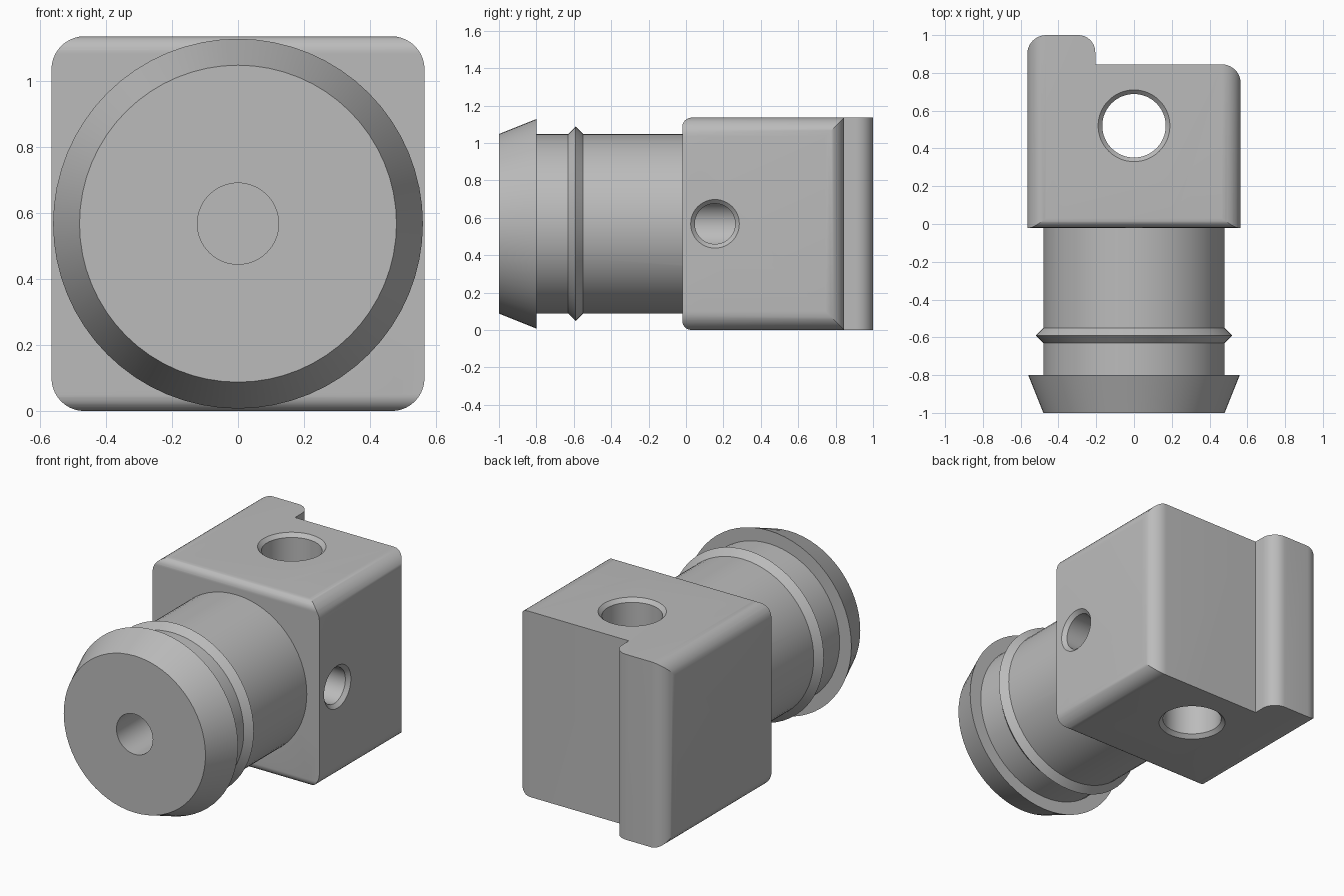
import bpy, bmesh, math
from mathutils import Vector

cube = bpy.data.objects.get("Cube")
if cube:
    bpy.data.objects.remove(cube, do_unlink=True)

HALF = 0.565            # half width of the block
MID = 0.5675            # height of the main axis
TOP = 2 * MID
FRONT, BACK, TAB_BACK, TAB_X = -0.02, 0.845, 1.0, -0.205

grey = bpy.data.materials.new("plain grey")
grey.use_nodes = True
GREY = (0.5, 0.5, 0.5, 1)
grey.diffuse_color = GREY
grey.node_tree.nodes["Principled BSDF"].inputs["Base Color"].default_value = GREY


def finish(name, bm):
    bmesh.ops.recalc_face_normals(bm, faces=bm.faces)
    mesh = bpy.data.meshes.new(name)
    bm.to_mesh(mesh)
    bm.free()
    mesh.materials.append(grey)
    obj = bpy.data.objects.new(name, mesh)
    bpy.context.collection.objects.link(obj)
    return obj


def rounded(corners, steps=10):
    """Outline from (u, v, radius) corners, each right-angled corner filleted."""
    out = []
    for i, (u, v, r) in enumerate(corners):
        p = Vector((u, v))
        if r == 0:
            out.append(p)
            continue
        a = (Vector(corners[i - 1][:2]) - p).normalized() * r
        b = (Vector(corners[(i + 1) % len(corners)][:2]) - p).normalized() * r
        for k in range(steps + 1):
            t = math.pi / 2 * k / steps
            out.append(p + a * (1 - math.sin(t)) + b * (1 - math.cos(t)))
    return out


def prism(name, outline, place, low, high):
    """Extrude an outline; place(u, v, w) maps it into space."""
    bm = bmesh.new()
    face = bm.faces.new([bm.verts.new(place(p.x, p.y, low)) for p in outline])
    ext = bmesh.ops.extrude_face_region(bm, geom=[face])["geom"]
    shift = Vector(place(0, 0, high)) - Vector(place(0, 0, low))
    bmesh.ops.translate(bm, vec=shift, verts=[v for v in ext if isinstance(v, bmesh.types.BMVert)])
    return finish(name, bm)


def turned(name, profile, place, sides=64):
    """Solid of revolution from (distance, radius) pairs; place(a, b, w) maps it."""
    bm = bmesh.new()
    rings = []
    for w, r in profile:
        angles = [2 * math.pi * k / sides for k in range(sides)]
        rings.append([bm.verts.new(place(r * math.cos(t), r * math.sin(t), w)) for t in angles])
    for lower, upper in zip(rings, rings[1:]):
        for k in range(sides):
            n = (k + 1) % sides
            bm.faces.new((lower[k], lower[n], upper[n], upper[k]))
    bm.faces.new(rings[0])
    bm.faces.new(rings[-1])
    return finish(name, bm)


def combine(target, tool, operation):
    mod = target.modifiers.new(operation, 'BOOLEAN')
    mod.operation, mod.solver, mod.object = operation, 'EXACT', tool
    bpy.context.view_layer.objects.active = target
    bpy.ops.object.modifier_apply(modifier=mod.name)
    bpy.data.objects.remove(tool, do_unlink=True)


# Block with the raised tab at the back
plan = rounded([(-HALF, FRONT, 0), (HALF, FRONT, 0), (HALF, BACK, 0.1),
                (TAB_X, BACK, 0), (TAB_X, TAB_BACK, 0.09), (-HALF, TAB_BACK, 0.1)])
body = prism("connector_body", plan, lambda u, v, w: (u, v, w), 0, TOP)

# Rounded long edges, then rounded upper and lower front edges
section = rounded([(-HALF, 0, 0.1), (HALF, 0, 0.1), (HALF, TOP, 0.1), (-HALF, TOP, 0.1)])
combine(body, prism("section", section, lambda u, v, w: (u, w, v), -0.5, 1.5), 'INTERSECT')
side = rounded([(FRONT, 0, 0.05), (1.5, 0, 0), (1.5, TOP, 0), (FRONT, TOP, 0.05)])
combine(body, prism("side", side, lambda u, v, w: (w, u, v), -1, 1), 'INTERSECT')

# Barrel with ridge and barbed head
barrel = [(-1, 0.48), (-0.8, 0.56), (-0.8, 0.48), (-0.63, 0.48), (-0.59, 0.52),
          (-0.55, 0.48), (0.1, 0.48)]
combine(body, turned("barrel", barrel, lambda a, b, w: (a, w, MID + b)), 'UNION')

# Vertical through hole, chamfered at both ends
hole = [(-0.02, 0.21), (0.022, 0.168), (TOP - 0.022, 0.168), (TOP + 0.02, 0.21)]
combine(body, turned("hole", hole, lambda a, b, w: (a, 0.52 + b, w)), 'DIFFERENCE')

# Blind bore along the barrel, met by a chamfered port from the side
bore = [(-1.1, 0.123), (0.285, 0.123)]
combine(body, turned("bore", bore, lambda a, b, w: (a, w, MID + b)), 'DIFFERENCE')
port = [(0, 0.108), (HALF - 0.022, 0.108), (HALF + 0.02, 0.15)]
combine(body, turned("port", port, lambda a, b, w: (w, 0.155 + a, MID + b)), 'DIFFERENCE')

# Smooth the curved walls and keep the hard edges
bpy.ops.object.select_all(action='DESELECT')
body.select_set(True)
bpy.context.view_layer.objects.active = body
bpy.ops.object.shade_smooth_by_angle(angle=math.radians(20))
